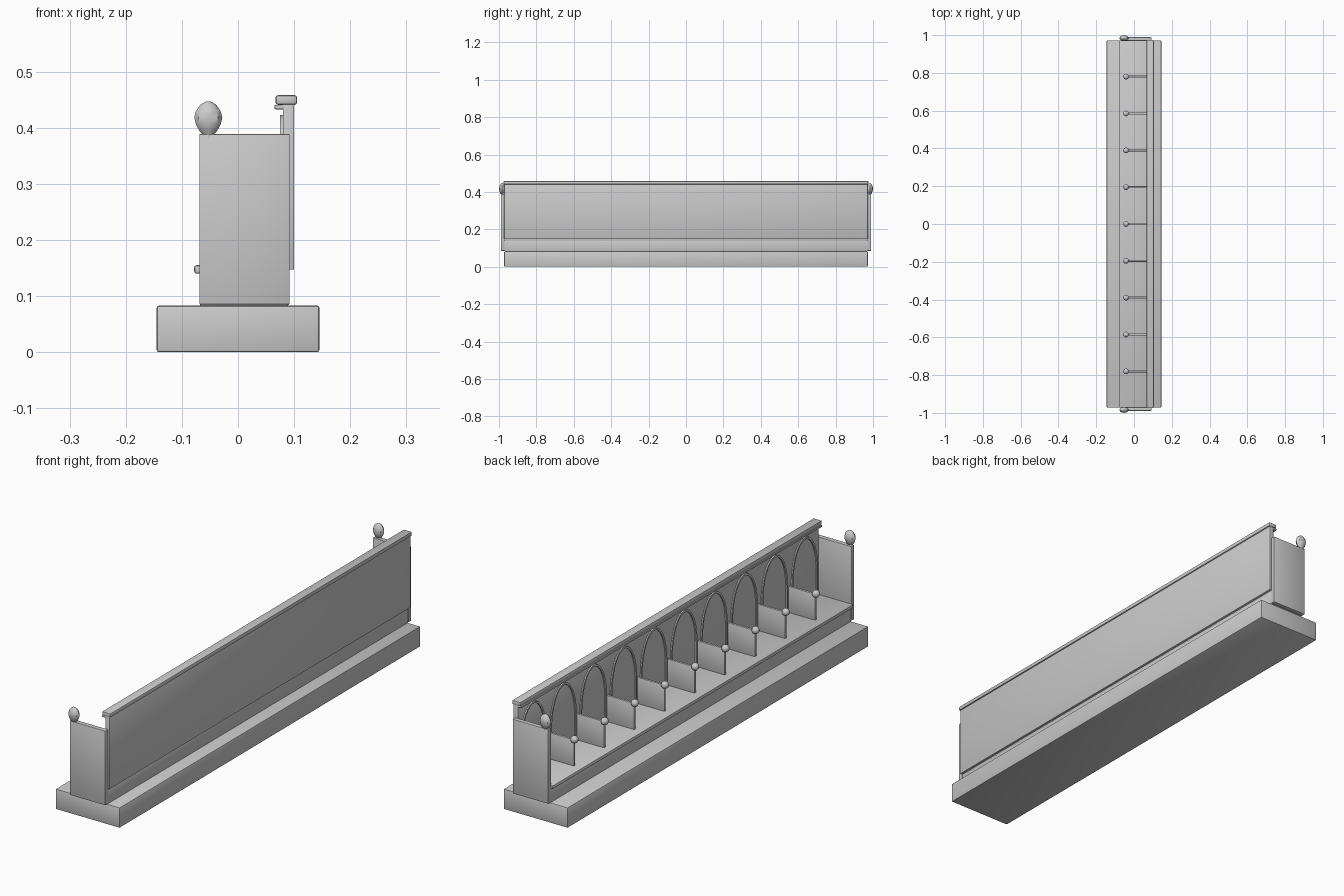
import bpy, bmesh, math
from mathutils import Vector

if "Cube" in bpy.data.objects:
    bpy.data.objects.remove(bpy.data.objects["Cube"])


def finish(name, bm, smooth=True):
    bmesh.ops.recalc_face_normals(bm, faces=bm.faces)
    me = bpy.data.meshes.new(name)
    bm.to_mesh(me)
    bm.free()
    ob = bpy.data.objects.new(name, me)
    bpy.context.collection.objects.link(ob)
    if smooth:
        bpy.ops.object.select_all(action='DESELECT')
        ob.select_set(True)
        bpy.context.view_layer.objects.active = ob
        bpy.ops.object.shade_smooth_by_angle(angle=math.radians(40))
    return ob


def box(name, x, y, z, bevel=0.003):
    bm = bmesh.new()
    bmesh.ops.create_cube(bm, size=1)
    for v in bm.verts:
        v.co = [a[0] + (c + 0.5) * (a[1] - a[0]) for a, c in zip((x, y, z), v.co)]
    if bevel:
        bmesh.ops.bevel(bm, geom=bm.edges[:], offset=bevel, segments=2,
                        profile=0.5, affect='EDGES')
    return finish(name, bm)


def lathe(name, profile, loc, sides=8, flat=1.0):
    bm = bmesh.new()
    rings = []
    for r, z in profile:
        rings.append([bm.verts.new(Vector(loc) + Vector((
            r * math.cos(2 * math.pi * i / sides),
            flat * r * math.sin(2 * math.pi * i / sides), z))) for i in range(sides)])
    for a, b in zip(rings, rings[1:]):
        for i in range(sides):
            j = (i + 1) % sides
            bm.faces.new((a[i], a[j], b[j], b[i]))
    bm.faces.new(rings[0])
    bm.faces.new(rings[-1])
    return finish(name, bm)


def arch(name, yc):
    # moulding swept along the arch outline, standing proud of the back panel
    pts = []
    for w, h in ((0.084, 0.158), (0.076, 0.150)):
        line = [(-w, 0.155)]
        for i in range(21):
            t = math.pi - math.pi * i / 20
            line.append((w * math.cos(t), 0.265 + h * math.sin(t)))
        line.append((w, 0.155))
        pts.append(line)
    bm = bmesh.new()
    loops = [[bm.verts.new((x, yc + y, z)) for y, z in pts[k]]
             for k, x in ((0, 0.082), (0, 0.075), (1, 0.075), (1, 0.082))]
    for k in range(4):
        a, b = loops[k], loops[(k + 1) % 4]
        for i in range(len(a) - 1):
            bm.faces.new((a[i], a[i + 1], b[i + 1], b[i]))
    bm.faces.new([l[0] for l in loops])
    bm.faces.new([l[-1] for l in loops])
    return finish(name, bm)


L = 0.972
BAY = 0.195

# plinth, bench and back
box("plinth", (-0.145, 0.145), (-L, L), (0, 0.083), 0.004)
box("seat_riser", (-0.068, 0.09), (-L, L), (0.083, 0.142), 0.002)
box("seat_board", (-0.078, 0.09), (-L, L), (0.14, 0.155), 0.004)
box("back_panel", (0.08, 0.1), (-L, L), (0.147, 0.445), 0.002)
box("cornice_moulding", (0.065, 0.098), (-L, L), (0.433, 0.441), 0.002)
box("top_rail", (0.067, 0.105), (-0.975, 0.975), (0.441, 0.458), 0.004)

# stall dividers with ball knobs
for i in range(-4, 5):
    y = i * BAY
    box(f"divider_{i + 5}", (-0.042, 0.082), (y - 0.005, y + 0.005), (0.153, 0.262), 0.0015)
    bm = bmesh.new()
    bmesh.ops.create_uvsphere(bm, u_segments=16, v_segments=10, radius=0.015)
    bmesh.ops.translate(bm, verts=bm.verts, vec=(-0.042, y, 0.262))
    finish(f"knob_{i + 5}", bm)

# arch mouldings, one per stall
for i in range(10):
    arch(f"arch_{i + 1}", (i - 4.5) * BAY)

# end panels with carved bud finials
bud = [(0.008, 0.380), (0.008, 0.387), (0.015, 0.393), (0.022, 0.406), (0.025, 0.418),
       (0.022, 0.430), (0.014, 0.441), (0.004, 0.447)]
for s, side in ((-1, "front"), (1, "rear")):
    ys = sorted((s * 0.970, s * 0.989))
    box(f"end_panel_{side}", (-0.069, 0.092), ys, (0.085, 0.389), 0.002)
    lathe(f"finial_{side}", bud, (-0.053, s * 0.984, 0), 8, 0.64)
